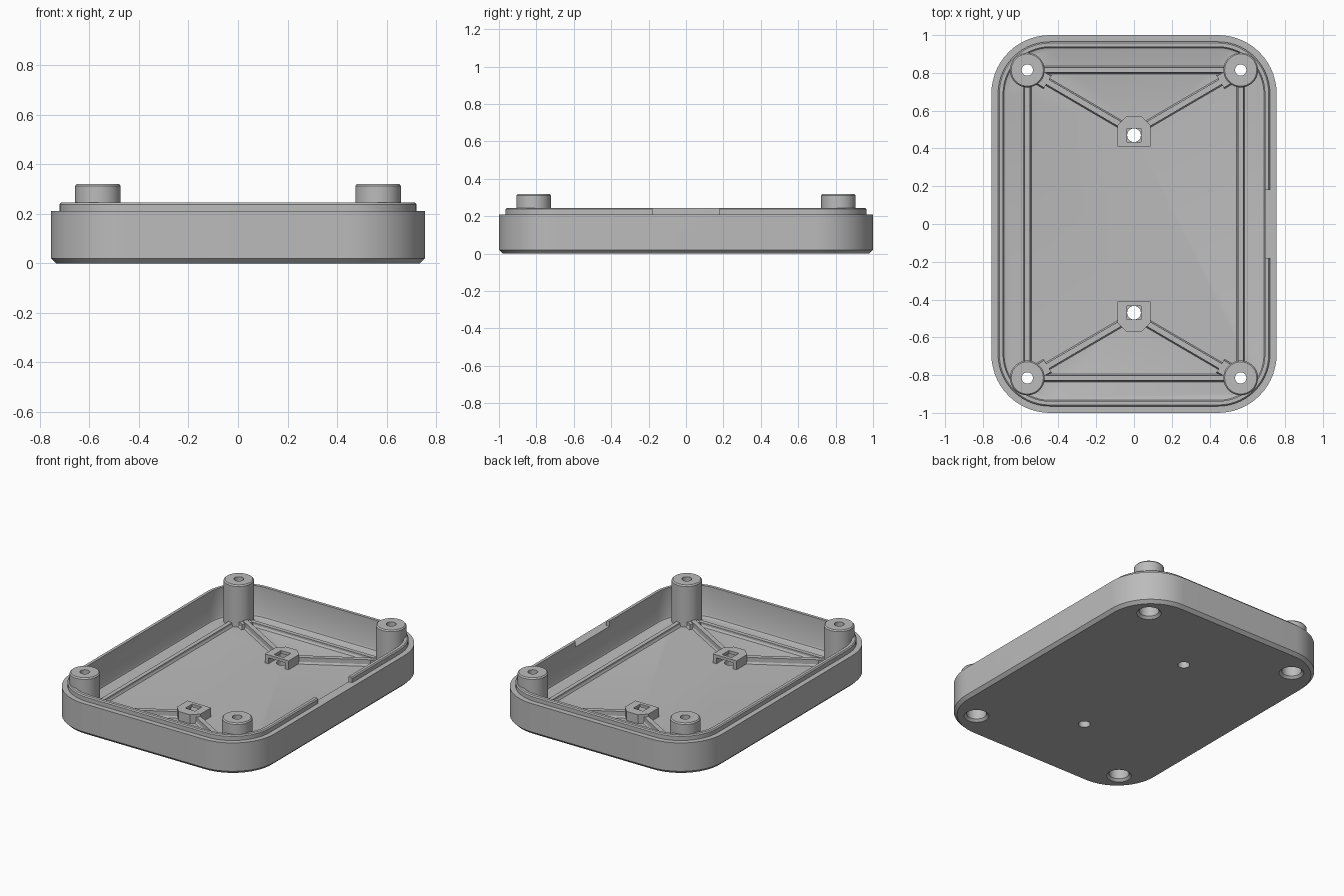
import bpy, bmesh, math
from mathutils import Vector, Matrix

if "Cube" in bpy.data.objects:
    bpy.data.objects.remove(bpy.data.objects["Cube"])

grey = bpy.data.materials.new("plain grey")
grey.use_nodes = True
COLOUR = (0.5, 0.5, 0.5, 1)
grey.diffuse_color = COLOUR
grey.node_tree.nodes["Principled BSDF"].inputs["Base Color"].default_value = COLOUR

HX, HY, RADIUS = 0.755, 1.0, 0.31
FLOOR = 0.04
POST_X, POST_Y = 0.565, 0.815
BOSS_Y = 0.47


def finish(name, bm):
    bmesh.ops.recalc_face_normals(bm, faces=bm.faces[:])
    mesh = bpy.data.meshes.new(name)
    bm.to_mesh(mesh)
    bm.free()
    mesh.materials.append(grey)
    obj = bpy.data.objects.new(name, mesh)
    bpy.context.collection.objects.link(obj)
    return obj


def loft(name, rings, closed=False):
    """Skin a stack of equal-length point rings; cap the ends unless closed."""
    bm = bmesh.new()
    rows = [[bm.verts.new(p) for p in ring] for ring in rings]
    pairs = list(zip(rows, rows[1:]))
    if closed:
        pairs.append((rows[-1], rows[0]))
    for a, b in pairs:
        for i in range(len(a)):
            j = (i + 1) % len(a)
            bm.faces.new((a[i], a[j], b[j], b[i]))
    if not closed:
        bm.faces.new(rows[0])
        bm.faces.new(rows[-1])
    return finish(name, bm)


def circle(x, y, r, z, n=48):
    return [(x + r * math.cos(math.tau * i / n), y + r * math.sin(math.tau * i / n), z)
            for i in range(n)]


def rounded_rect(inset, z, steps=14):
    r = RADIUS - inset
    cx, cy = HX - RADIUS, HY - RADIUS
    pts = []
    for k, (sx, sy) in enumerate(((1, 1), (-1, 1), (-1, -1), (1, -1))):
        for i in range(steps + 1):
            a = (k + i / steps) * math.pi / 2
            pts.append((sx * cx + r * math.cos(a), sy * cy + r * math.sin(a), z))
    return pts


def cylinder(name, x, y, r, z0, z1):
    return loft(name, [circle(x, y, r, z0), circle(x, y, r, z1)])


def box(name, lo, hi):
    bm = bmesh.new()
    bmesh.ops.create_cube(bm, size=1)
    lo, hi = Vector(lo), Vector(hi)
    for v in bm.verts:
        v.co = Vector(l + (h - l) * (c + 0.5) for l, h, c in zip(lo, hi, v.co))
    return finish(name, bm)


def rib(name, a, b, base, top, z):
    """Straight rib with a sloped-side cross-section."""
    a, b = Vector((*a, 0)), Vector((*b, 0))
    side = (b - a).normalized().cross(Vector((0, 0, 1)))
    section = [(-base, FLOOR - 0.005), (-top, FLOOR + 0.012), (-top, z),
               (top, z), (top, FLOOR + 0.012), (base, FLOOR - 0.005)]
    return loft(name, [[p + side * s + Vector((0, 0, h)) for s, h in section] for p in (a, b)])


def cut(obj, cutters):
    bpy.context.view_layer.objects.active = obj
    for c in cutters:
        mod = obj.modifiers.new("cut", "BOOLEAN")
        mod.operation, mod.solver, mod.object = "DIFFERENCE", "EXACT", c
        bpy.ops.object.modifier_apply(modifier=mod.name)
        bpy.data.objects.remove(c)


def smooth(obj):
    bpy.ops.object.select_all(action="DESELECT")
    obj.select_set(True)
    bpy.context.view_layer.objects.active = obj
    bpy.ops.object.shade_smooth_by_angle(angle=math.radians(30))


# Tray: chamfered foot, wall, stepped lip and floor
tray = loft("tray", [rounded_rect(i, z) for i, z in (
    (0.02, 0), (0, 0.02), (0, 0.21), (0.035, 0.21), (0.035, 0.238), (0.042, 0.245),
    (0.062, 0.245), (0.062, 0.055), (0.067, 0.044), (0.078, FLOOR))])
cutters = [box("notch_cutter", (0.66, -0.18, 0.21), (0.8, 0.18, 0.3))]
for sy in (-1, 1):
    cutters.append(cylinder("screw_cutter", 0, sy * BOSS_Y, 0.036, -0.1, 0.06))
    for sx in (-1, 1):
        cutters.append(cylinder("post_cutter", sx * POST_X, sy * POST_Y, 0.085, -0.1, 0.045))
cut(tray, cutters)
smooth(tray)

# Hollow corner posts with a screw hole above and a wide bore below
POST_PROFILE = [(0.085, 0), (0.085, 0.035), (0.092, 0.038), (0.092, 0.312), (0.085, 0.32),
                (0.03, 0.32), (0.03, 0.2), (0.06, 0.2), (0.06, 0.015), (0.075, 0)]
for sy, end in ((-1, "front"), (1, "back")):
    for sx, hand in ((-1, "right"), (1, "left")):
        x, y = sx * POST_X, sy * POST_Y
        smooth(loft(f"{end}_{hand}_post",
                    [circle(x, y, r, z) for r, z in POST_PROFILE], closed=True))
        # Diagonal rib from post to boss, with a flared foot at the post
        a, b = Vector((x, y)), Vector((sx * 0.06, sy * 0.52))
        d = (b - a).normalized()
        rib(f"{end}_{hand}_diagonal_rib", a + d * 0.08, b, 0.024, 0.015, 0.082)
        rib(f"{end}_{hand}_rib_foot", a + d * 0.075, a + d * 0.125, 0.045, 0.036, 0.075)

    # Cross rib between the two posts of this end
    rib(f"{end}_cross_rib", (-POST_X + 0.08, sy * POST_Y), (POST_X - 0.08, sy * POST_Y),
        0.024, 0.014, 0.065)

    # Screw boss: raised bridge with a nut slot opening towards the middle
    half = [(0.088, 0.41), (0.088, 0.522), (0.042, 0.568)]
    outline = half + [(-px, py) for px, py in reversed(half)]
    boss = loft(f"{end}_screw_boss",
                [[(px, sy * py, z) for px, py in outline] for z in (FLOOR - 0.005, 0.1)])
    ys = sorted((sy * 0.38, sy * 0.525))
    hole = sorted((sy * (BOSS_Y - 0.036), sy * (BOSS_Y + 0.036)))
    cut(boss, [box("slot_cutter", (-0.062, ys[0], 0), (0.062, ys[1], 0.08)),
               box("hole_cutter", (-0.036, hole[0], 0.06), (0.036, hole[1], 0.2))])

# Long side ribs
for sx, hand in ((-1, "right"), (1, "left")):
    rib(f"{hand}_side_rib", (sx * POST_X, -POST_Y + 0.08), (sx * POST_X, POST_Y - 0.08),
        0.024, 0.014, 0.065)
